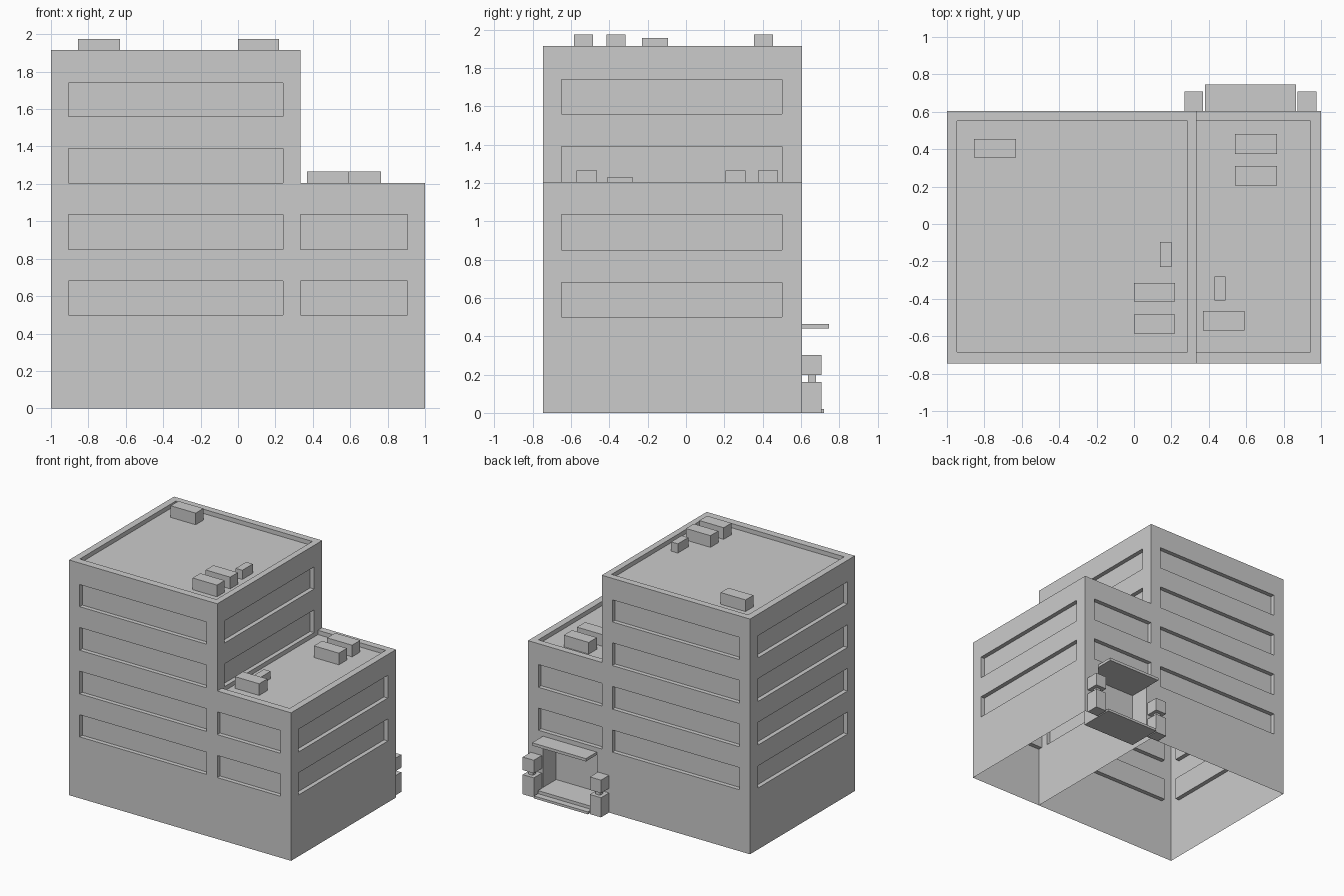
import bpy, bmesh
from mathutils import Vector

if "Cube" in bpy.data.objects:
    bpy.data.objects.remove(bpy.data.objects["Cube"])

ROWS = [(0.50, 0.68), (0.85, 1.035), (1.205, 1.39), (1.56, 1.74)]
FRONT, BACK, DEPTH = -0.745, 0.605, 0.035
SPLIT, OUT = 0.335, 0.03


def mesh_of_boxes(name, boxes):
    """One object holding boxes given as (x0, x1, y0, y1, z0, z1)."""
    bm = bmesh.new()
    for x0, x1, y0, y1, z0, z1 in boxes:
        size = Vector((x1 - x0, y1 - y0, z1 - z0))
        mid = Vector((x0 + x1, y0 + y1, z0 + z1)) / 2
        for v in bmesh.ops.create_cube(bm, size=1)['verts']:
            v.co = v.co * size + mid
    me = bpy.data.meshes.new(name)
    bm.to_mesh(me)
    bm.free()
    ob = bpy.data.objects.new(name, me)
    bpy.context.collection.objects.link(ob)
    return ob


def carve(ob, boxes, drop):
    """Cut boxes out of a block, then remove the faces chosen by drop."""
    cutter = mesh_of_boxes(ob.name + "_cutter", boxes)
    cutter.hide_render = True
    mod = ob.modifiers.new("cut", 'BOOLEAN')
    mod.operation, mod.object, mod.solver = 'DIFFERENCE', cutter, 'EXACT'
    dg = bpy.context.evaluated_depsgraph_get()
    result = bpy.data.meshes.new_from_object(ob.evaluated_get(dg))
    ob.modifiers.clear()
    ob.data = result
    bpy.data.objects.remove(cutter)
    bm = bmesh.new()
    bm.from_mesh(result)
    faces = [f for f in bm.faces if drop(f)]
    bmesh.ops.delete(bm, geom=faces, context='FACES')
    bm.to_mesh(result)
    bm.free()


def all_at(face, axis, value):
    return all(abs(v.co[axis] - value) < 1e-4 for v in face.verts)


# Tall block: window bands on all four sides, sunken roof, open underside
tall = mesh_of_boxes("tall_block", [(-1, SPLIT, FRONT, BACK, 0, 1.915)])
cuts = [(-0.945, 0.285, -0.685, 0.55, 1.88, 2.0)]
for lo, hi in ROWS:
    cuts += [(-0.905, 0.24, FRONT - OUT, FRONT + DEPTH, lo, hi),
             (-0.905, 0.24, BACK - DEPTH, BACK + OUT, lo, hi),
             (-1 - OUT, -1 + DEPTH, -0.65, 0.50, lo, hi),
             (SPLIT - DEPTH, SPLIT + OUT, -0.65, 0.50, lo, hi)]
carve(tall, cuts, lambda f: all_at(f, 2, 0))

# Low block: two rows of windows, sunken roof and entrance recess at the back
low = mesh_of_boxes("low_block", [(SPLIT, 1, FRONT, BACK, 0, 1.205)])
cuts = [(SPLIT - OUT, 0.945, -0.685, 0.55, 1.17, 1.3),
        (0.38, 0.865, 0.435, BACK + OUT, -0.1, 0.44)]
for lo, hi in ROWS[:2]:
    cuts += [(SPLIT - OUT, 0.905, FRONT - OUT, FRONT + DEPTH, lo, hi),
             (SPLIT - OUT, 0.905, BACK - DEPTH, BACK + OUT, lo, hi),
             (1 - DEPTH, 1 + OUT, -0.65, 0.50, lo, hi)]
carve(low, cuts, lambda f: all_at(f, 2, 0) or all_at(f, 0, SPLIT))

# Rooftop units
units = [(-0.855, -0.63, 0.355, 0.455, 1.88, 1.975),
         (0.0, 0.22, -0.415, -0.315, 1.88, 1.975),
         (0.0, 0.22, -0.585, -0.485, 1.88, 1.975),
         (0.14, 0.20, -0.23, -0.095, 1.88, 1.955),
         (0.54, 0.765, 0.375, 0.48, 1.17, 1.265),
         (0.54, 0.765, 0.205, 0.31, 1.17, 1.265),
         (0.37, 0.59, -0.57, -0.465, 1.17, 1.265),
         (0.43, 0.49, -0.41, -0.28, 1.17, 1.23)]
for i, box in enumerate(units):
    mesh_of_boxes(f"roof_unit_{i + 1}", [box])

# Entrance canopy and steps
mesh_of_boxes("entrance_canopy", [(0.38, 0.865, BACK, 0.745, 0.44, 0.463)])
mesh_of_boxes("lower_step", [(0.38, 0.865, 0.435, 0.72, 0, 0.02)])
mesh_of_boxes("upper_step", [(0.38, 0.865, 0.435, 0.67, 0.02, 0.045)])

# Stacked posts either side of the entrance
for side, x in (("inner", 0.27), ("outer", 0.875)):
    mesh_of_boxes(f"{side}_post_base", [(x, x + 0.1, BACK, 0.708, 0, 0.16)])
    mesh_of_boxes(f"{side}_post_neck", [(x + 0.03, x + 0.07, 0.637, 0.677, 0.16, 0.197)])
    mesh_of_boxes(f"{side}_post_cap", [(x, x + 0.1, BACK, 0.708, 0.197, 0.303)])
